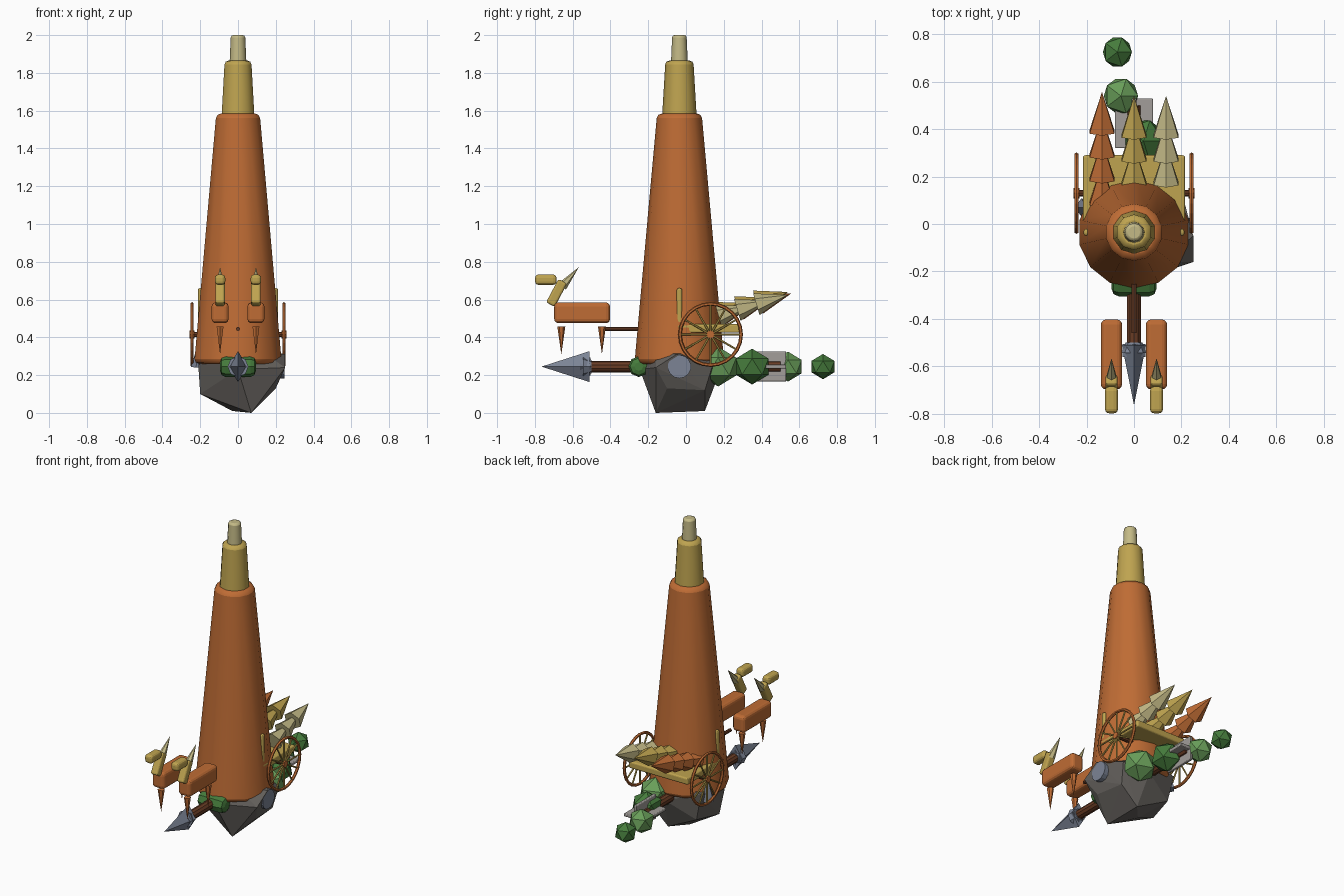
import bpy, bmesh, math
from mathutils import Vector, Matrix

if "Cube" in bpy.data.objects:
    bpy.data.objects.remove(bpy.data.objects["Cube"])


def mat(name, rgb):
    m = bpy.data.materials.new(name)
    m.diffuse_color = (*rgb, 1)
    m.use_nodes = True
    m.node_tree.nodes["Principled BSDF"].inputs["Base Color"].default_value = m.diffuse_color
    return m


ORANGE = mat("orange", (0.52, 0.15, 0.035))
YELLOW = mat("yellow", (0.52, 0.37, 0.08))
CREAM = mat("cream", (0.55, 0.49, 0.24))
GREEN = mat("green", (0.06, 0.2, 0.045))
LEAF = mat("leaf", (0.14, 0.34, 0.1))
BROWN = mat("brown", (0.14, 0.045, 0.018))
STEEL = mat("steel", (0.2, 0.23, 0.3))
STONE = mat("stone", (0.13, 0.12, 0.11))
VANE = mat("vane", (0.36, 0.34, 0.32))


def finish(ob, name, m, bevel=0, segs=2):
    ob.name = name
    ob.data.materials.append(m)
    if bevel:
        b = ob.modifiers.new("bevel", 'BEVEL')
        b.width, b.segments = bevel, segs
        b.limit_method, b.angle_limit = 'ANGLE', math.radians(55)
    return ob


def rod(name, p0, p1, r0, r1, m, n=10, bevel=0, spin=0, smooth=False):
    """Tapered cylinder or cone between two points."""
    p0, p1 = Vector(p0), Vector(p1)
    d = p1 - p0
    me = bpy.data.meshes.new(name)
    bm = bmesh.new()
    bmesh.ops.create_cone(bm, cap_ends=True, segments=n, radius1=r0, radius2=r1, depth=d.length)
    rot = d.to_track_quat('Z', 'Y').to_matrix().to_4x4()
    bm.transform(Matrix.Translation((p0 + p1) / 2) @ rot @ Matrix.Rotation(spin, 4, 'Z'))
    bm.to_mesh(me)
    bm.free()
    ob = bpy.data.objects.new(name, me)
    bpy.context.collection.objects.link(ob)
    if smooth:
        bpy.context.view_layer.objects.active = ob
        bpy.ops.object.select_all(action='DESELECT')
        ob.select_set(True)
        bpy.ops.object.shade_smooth_by_angle(angle=math.radians(50))
    return finish(ob, name, m, bevel)


def box(name, c, size, m, rx=0, bevel=0):
    bpy.ops.mesh.primitive_cube_add(size=1, location=c, rotation=(rx, 0, 0))
    ob = bpy.context.object
    ob.scale = size
    bpy.ops.object.transform_apply(location=False, rotation=False, scale=True)
    return finish(ob, name, m, bevel, 3)


def ball(name, c, r, m, scale=(1, 1, 1)):
    bpy.ops.mesh.primitive_ico_sphere_add(subdivisions=1, radius=r, location=c)
    ob = bpy.context.object
    ob.scale = scale
    return finish(ob, name, m)


# boulder base
pts = [(.07, -.16, 0), (.06, .10, .01), (-.03, 0, .01), (-.2, -.06, .1), (-.16, .12, .12),
       (.18, .1, .12), (.2, -.1, .13), (-.21, -.1, .25), (0, -.245, .23), (.25, -.16, .24),
       (.25, -.05, .31), (.2, .14, .25), (-.2, .13, .3), (-.15, -.165, .325), (.03, .18, .22),
       (.12, -.16, .33), (.05, .12, .35)]
me = bpy.data.meshes.new("boulder")
bm = bmesh.new()
for p in pts:
    bm.verts.new(p)
bmesh.ops.convex_hull(bm, input=bm.verts[:])
bm.to_mesh(me)
bm.free()
rock = bpy.data.objects.new("boulder", me)
bpy.context.collection.objects.link(rock)
finish(rock, "boulder", STONE)

# tower in three tiers
Y = -.035
rod("tower", (0, Y, .26), (0, Y, 1.585), .238, .118, ORANGE, 14, .025, smooth=True)
rod("tower_upper", (0, Y, 1.56), (0, Y, 1.865), .092, .074, YELLOW, 10, .02, smooth=True)
rod("tower_cap", (0, Y, 1.84), (0, Y, 2.0), .045, .038, CREAM, 12, .012, smooth=True)

# cart bed, front panel, axle and draw pole
box("cart_bed", (0, .12, .447), (.43, .34, .045), YELLOW, 0, .01)
box("cart_front", (0, -.035, .55), (.425, .028, .22), YELLOW, 0, .01)
rod("axle", (-.25, .13, .415), (.25, .13, .415), .014, .014, BROWN, 8)
rod("draw_pole", (0, -.05, .445), (0, -.46, .445), .011, .011, BROWN, 8)

# spoked wheels
for s in (-1, 1):
    c = Vector((s * .243, .13, .415))
    bpy.ops.mesh.primitive_torus_add(location=c, rotation=(0, math.pi / 2, 0), major_radius=.162,
                                     minor_radius=.0095, major_segments=24, minor_segments=6)
    finish(bpy.context.object, "wheel_rim", ORANGE)
    rod("wheel_hub", c - Vector((.013, 0, 0)), c + Vector((.013, 0, 0)), .022, .022, ORANGE, 8)
    for i in range(12):
        a = i * math.pi / 6
        rod("spoke", c, c + Vector((0, math.cos(a), math.sin(a))) * .16, .006, .005, YELLOW, 6)

# pair of horned draught animals
for s in (-1, 1):
    x = s * .095
    box("animal_body", (x, -.55, .53), (.09, .295, .11), ORANGE, 0, .022)
    box("animal_neck", (x, -.685, .635), (.05, .052, .14), YELLOW, math.radians(-28), .012)
    box("animal_head", (x, -.742, .705), (.055, .113, .055), YELLOW, 0, .018)
    rod("animal_horn", (x, -.655, .67), (x, -.567, .772), .026, 0, CREAM, 6)
    for y in (-.66, -.445):
        rod("animal_leg", (x, y, .457), (x, y, .31), .021, 0, ORANGE, 6)

# feathered flame plumes at the back, each of overlapping cones
d = Vector((0, math.cos(.29), math.sin(.29)))
for x, tip, m, n in ((-.135, (.557, .632), ORANGE, 4), (0, (.54, .64), YELLOW, 3),
                     (.135, (.54, .625), CREAM, 3)):
    for i in range(n):
        t = Vector((x, *tip)) - d * .105 * i
        rod("plume", t - d * .175, t, .06, 0, m, 6)

# arrow through the boulder: shaft, collar, flattened head, crossed vanes
Z = .245
rod("arrow_shaft", (0, -.52, Z), (0, .5, Z), .03, .03, BROWN, 10)
rod("arrow_collar", (0, -.56, Z), (0, -.505, Z), .048, .048, STEEL, 4)
head = rod("arrow_head", (0, -.51, 0), (0, -.765, 0), .082, 0, STEEL, 4, spin=0)
head.scale.x, head.location.z = .62, Z
rod("arrow_head_back", (0, -.545, Z), (0, -.5, Z), .055, .035, STEEL, 8)
box("vane_flat", (0, .425, Z), (.16, .21, .02), VANE, 0, .005)
box("vane_upright", (0, .425, Z), (.02, .21, .16), VANE, 0, .005)

# side plug and splinter of rock
rod("side_plug", (.18, -.035, Z), (.247, -.035, Z), .062, .062, STEEL, 14)
rod("rock_splinter", (-.21, .07, .24), (-.2, .07, .4), .04, 0, STEEL, 5)

# foliage: front clump and trailing bushes
rod("front_bush", (-.095, -.25, Z), (.095, -.25, Z), .055, .055, GREEN, 8, .03)
for x, y, r, m in ((.1, .17, .113, LEAF), (.04, .35, .102, GREEN),
                   (-.055, .54, .085, LEAF), (-.07, .725, .072, GREEN)):
    ball("bush", (x, y, Z), r, m, (.95, 1, .93))
